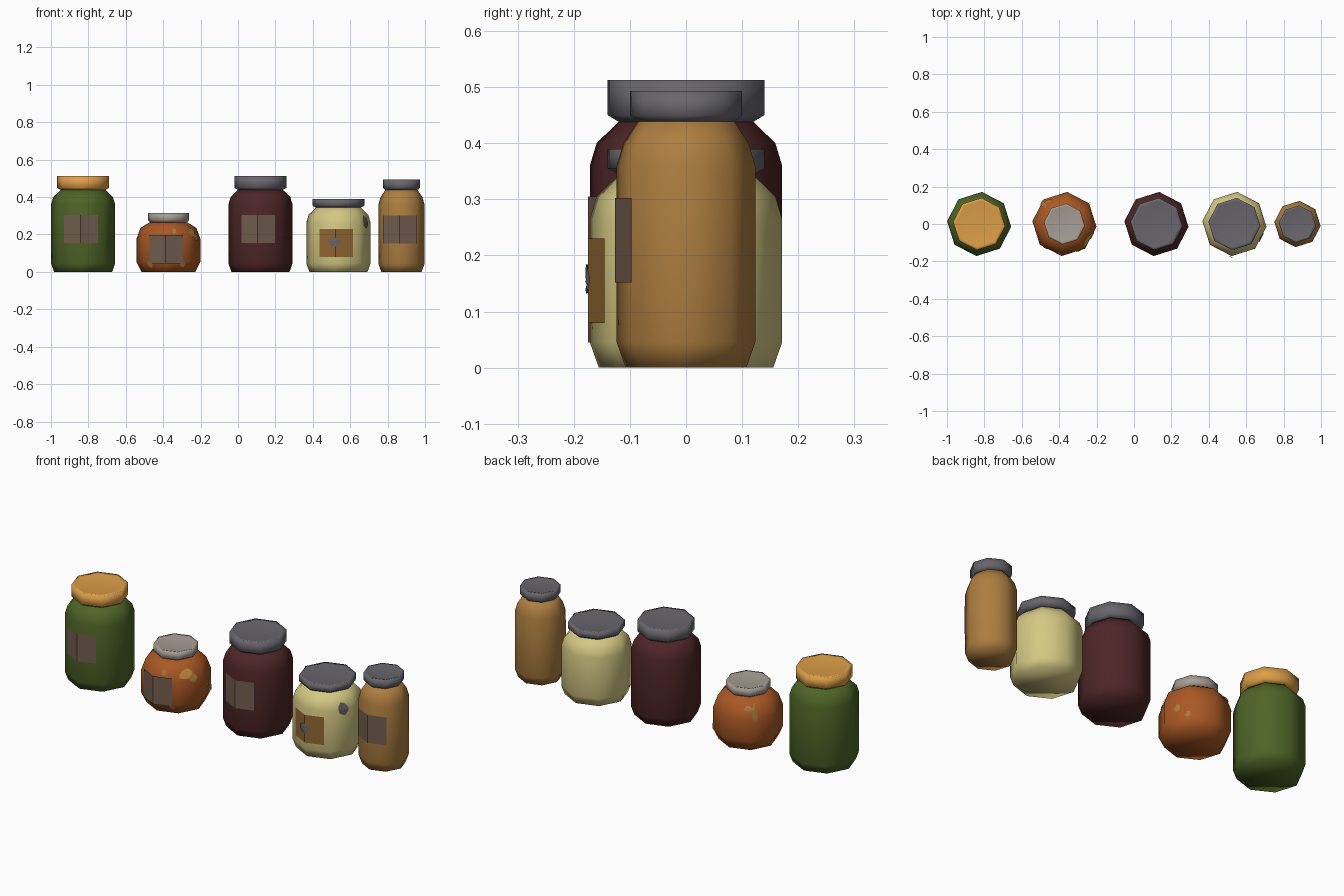
import bpy, math, random

if "Cube" in bpy.data.objects:
    bpy.data.objects.remove(bpy.data.objects["Cube"])
random.seed(4)

TURN = -95            # angle of the front corner of every octagon
FOLD = math.cos(math.radians(22.5))


def material(name, r, g, b):
    m = bpy.data.materials.new(name)
    lin = [(c / 255 / 12.92 if c < 11 else ((c / 255 + .055) / 1.055) ** 2.4) for c in (r, g, b)]
    m.diffuse_color = (*lin, 1)
    m.use_nodes = True
    m.node_tree.nodes["Principled BSDF"].inputs["Base Color"].default_value = m.diffuse_color
    return m


green = material("green", 78, 100, 38)
orange = material("orange", 220, 158, 72)
rust = material("rust", 170, 88, 36)
wine = material("wine red", 78, 37, 39)
cream = material("cream", 212, 200, 132)
amber = material("amber", 174, 126, 64)
steel = material("steel grey", 104, 102, 108)
pale = material("pale grey", 166, 158, 148)
paper = material("label brown", 114, 92, 77)
tan = material("label tan", 146, 102, 50)


def add(name, verts, faces, mat, x, smooth):
    me = bpy.data.meshes.new(name)
    me.from_pydata(verts, [], faces)
    me.materials.append(mat)
    for p in me.polygons:
        p.use_smooth = smooth
    ob = bpy.data.objects.new(name, me)
    ob.location.x = x
    bpy.context.collection.objects.link(ob)
    return ob


def lathe(name, profile, mat, x):
    verts, faces = [], []
    for r, z in profile:
        for k in range(8):
            a = math.radians(TURN + 45 * k)
            verts.append((r * math.cos(a), r * math.sin(a), z))
    for i in range(len(profile) - 1):
        for k in range(8):
            n = (k + 1) % 8
            faces.append((i * 8 + k, i * 8 + n, i * 8 + 8 + n, i * 8 + 8 + k))
    faces.append(tuple(range(7, -1, -1)))
    top = (len(profile) - 1) * 8
    faces.append(tuple(range(top, top + 8)))
    add(name, verts, faces, mat, x, True)


def on_surface(profile, deg, z, lift=0.004):
    r = profile[-1][0]
    for (r0, z0), (r1, z1) in zip(profile, profile[1:]):
        if z0 <= z <= z1:
            r = r0 + (r1 - r0) * (z - z0) / (z1 - z0)
            break
    off = (deg - TURN) % 45 - 22.5
    r = r * FOLD / math.cos(math.radians(off)) + lift
    a = math.radians(deg)
    return (r * math.cos(a), r * math.sin(a), z)


def blob(name, profile, deg, z, da, dz, mat, x):
    # irregular stain hugging the jar
    n, rings = 10, 3
    rad = [random.uniform(.75, 1.1) for _ in range(n)]
    verts = [on_surface(profile, deg, z)]
    for j in range(1, rings + 1):
        for i in range(n):
            t = 2 * math.pi * i / n
            s = rad[i] * j / rings
            verts.append(on_surface(profile, deg + da * s * math.cos(t), z + dz * s * math.sin(t)))
    faces = [(0, 1 + i, 1 + (i + 1) % n) for i in range(n)]
    for j in range(rings - 1):
        b = 1 + j * n
        for i in range(n):
            m = (i + 1) % n
            faces.append((b + i, b + n + i, b + n + m, b + m))
    add(name, verts, faces, mat, x, True)


def label(name, r, z0, z1, mat, x, half=.098):
    # paper sheet folded round the front corner
    r += .003
    corner = [(r * math.cos(math.radians(TURN + d)), r * math.sin(math.radians(TURN + d)))
              for d in (-45, 0, 45)]
    f = half / math.dist(corner[0], corner[1])
    c = corner[1]
    pts = [tuple(c[i] + f * (e[i] - c[i]) for i in (0, 1)) for e in corner]
    verts = [(*p, z) for z in (z0, z1) for p in pts]
    add(name, verts, [(0, 1, 4, 3), (1, 2, 5, 4)], mat, x, False)


def tall(r, h):
    return [(r - .016, 0), (r, .045), (r, h - .08), (r - .012, h - .04), (r * .69, h)]


round_body = [(.145, 0), (.172, .055), (.172, .175), (.15, .235), (.10, .265)]

# name, x, body profile, body colour, lid radius, lid top, lid colour, label range, label colour
jars = [
    ("pickle_jar", -.828, tall(.172, .44), green, .14, .513, orange, (.155, .305), paper),
    ("round_jar", -.372, round_body, rust, .11, .315, pale, (.045, .197), paper),
    ("wine_jar", .12, tall(.172, .44), wine, .14, .513, steel, (.155, .305), paper),
    ("cream_jar", .537, tall(.172, .345), cream, .14, .39, steel, (.08, .23), tan),
    ("slim_jar", .874, tall(.124, .44), amber, .10, .493, steel, (.152, .302), paper),
]
for name, x, prof, col, lr, lz, lcol, (z0, z1), pcol in jars:
    lathe(name + "_body", prof, col, x)
    h = prof[-1][1]
    lathe(name + "_lid", [(lr * .86, h - .002), (lr, h + .01), (lr, lz), (lr * .88, lz - .003)], lcol, x)
    label(name + "_label", prof[1][0], z0, z1, pcol, x)

# stains on the round jar
for i, (deg, z, da, dz, m) in enumerate([
        (-35, .215, 16, .025, orange), (-22, .19, 8, .025, amber), (-78, .217, 5, .016, amber),
        (137, .20, 5, .045, amber), (125, .225, 9, .015, amber), (-128, .04, 6, .018, amber),
        (-62, .04, 6, .016, amber), (20, .12, 6, .02, amber), (40, .07, 5, .015, amber)]):
    blob(f"round_jar_stain_{i}", round_body, deg, z, da, dz, m, -.372)

# grey stains on the cream jar, one on its label
cream_prof = tall(.172, .345)
blob("cream_jar_stain", cream_prof, -27, .265, 12, .035, steel, .537)
blob("cream_label_stain", [(r + .004, z) for r, z in cream_prof], -98, .157, 14, .027, steel, .537)
